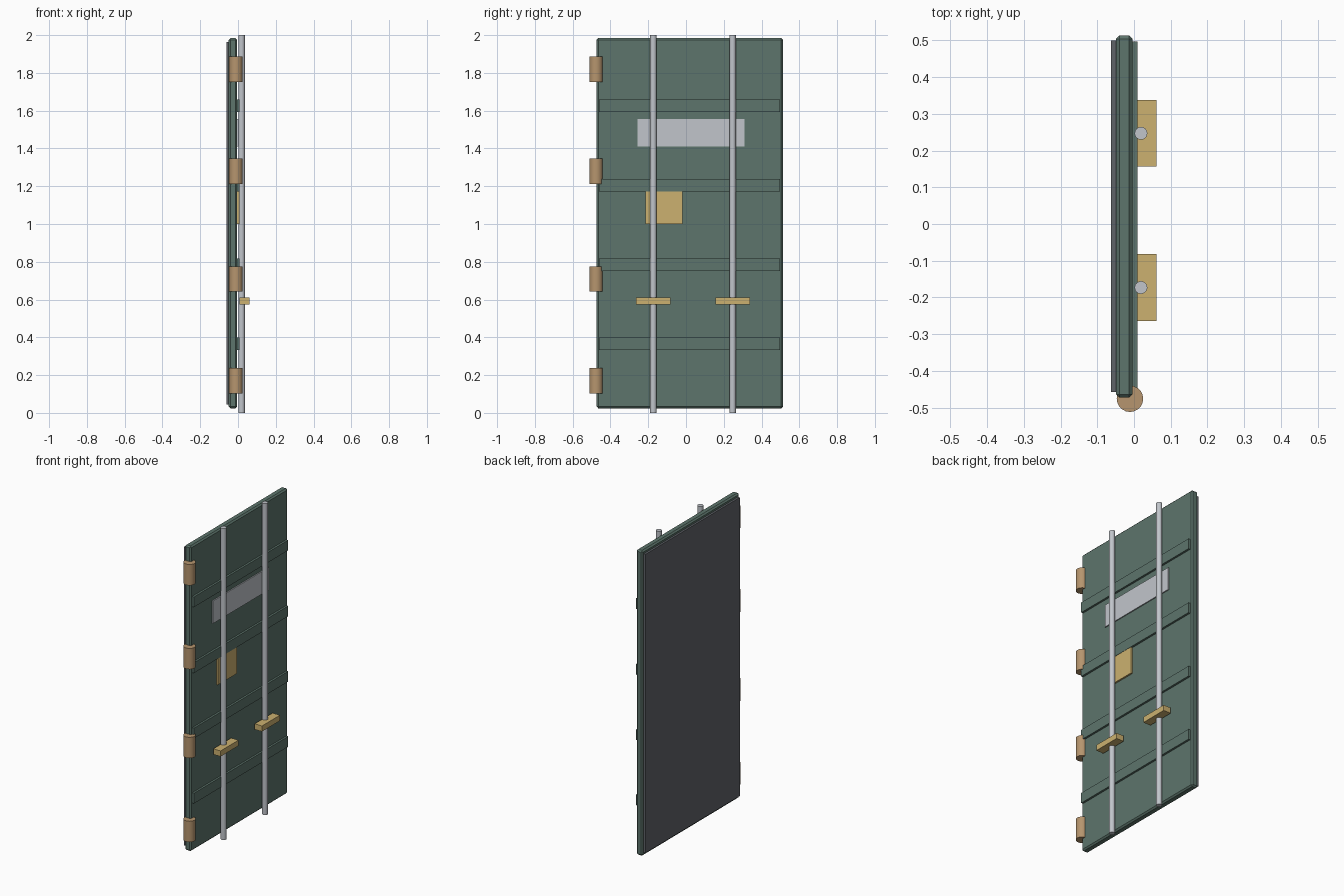
import bpy
from mathutils import Vector

cube = bpy.data.objects.get("Cube")
if cube:
    bpy.data.objects.remove(cube, do_unlink=True)


def material(name, rgb):
    """Flat colour material from 0-255 display values."""
    lin = [((c / 255 + 0.055) / 1.055) ** 2.4 for c in rgb]
    mat = bpy.data.materials.new(name)
    mat.use_nodes = True
    mat.diffuse_color = (*lin, 1)
    bsdf = next(n for n in mat.node_tree.nodes if n.type == "BSDF_PRINCIPLED")
    bsdf.inputs["Base Color"].default_value = (*lin, 1)
    return mat


GREEN = material("door green", (93, 117, 108))
RUBBER = material("seal grey", (96, 99, 105))
STEEL = material("steel", (193, 197, 203))
BRASS = material("brass yellow", (204, 177, 112))
BRONZE = material("hinge bronze", (182, 149, 110))


def box(name, low, high, mat, bevel=0):
    """Box between two corners, with optional chamfered edges."""
    low, high = Vector(low), Vector(high)
    bpy.ops.mesh.primitive_cube_add(size=1, location=(low + high) / 2)
    ob = bpy.context.object
    ob.name = name
    ob.scale = high - low
    bpy.ops.object.transform_apply(location=False, rotation=False, scale=True)
    ob.data.materials.append(mat)
    if bevel:
        mod = ob.modifiers.new("chamfer", "BEVEL")
        mod.width = bevel
        mod.segments = 1
    return ob


def rod(name, x, y, z0, z1, radius, mat, sides):
    """Upright cylinder."""
    bpy.ops.mesh.primitive_cylinder_add(
        vertices=sides, radius=radius, depth=z1 - z0, location=(x, y, (z0 + z1) / 2))
    ob = bpy.context.object
    ob.name = name
    ob.data.materials.append(mat)
    bpy.ops.object.shade_smooth_by_angle()
    return ob


# Door leaf and the seal on its inner side
box("door_panel", (-0.049, -0.473, 0.024), (-0.004, 0.513, 1.984), GREEN, 0.009)
box("inner_seal", (-0.062, -0.457, 0.045), (-0.045, 0.5, 1.963), RUBBER)

# Horizontal ribs
for i, z in enumerate((0.366, 0.784, 1.204, 1.627)):
    box(f"rib_{i + 1}", (-0.02, -0.46, z - 0.033), (0.009, 0.497, z + 0.033), GREEN)

# Plates on the outer side
box("marking_plate", (-0.01, -0.257, 1.41), (0.003, 0.309, 1.555), STEEL)
box("data_plate", (-0.01, -0.214, 1.0), (0.007, -0.019, 1.172), BRASS)

# Locking rods with their handles
for side, y in (("front", -0.173), ("rear", 0.247)):
    rod(f"{side}_locking_rod", 0.019, y, 0, 2, 0.0175, STEEL, 16)
    box(f"{side}_handle", (0.009, y - 0.091, 0.574), (0.061, y + 0.091, 0.61), BRASS)

# Hinge barrels along the front edge
for i, z in enumerate((0.17, 0.709, 1.28, 1.819)):
    rod(f"hinge_{i + 1}", -0.011, -0.476, z - 0.067, z + 0.067, 0.036, BRONZE, 20)
